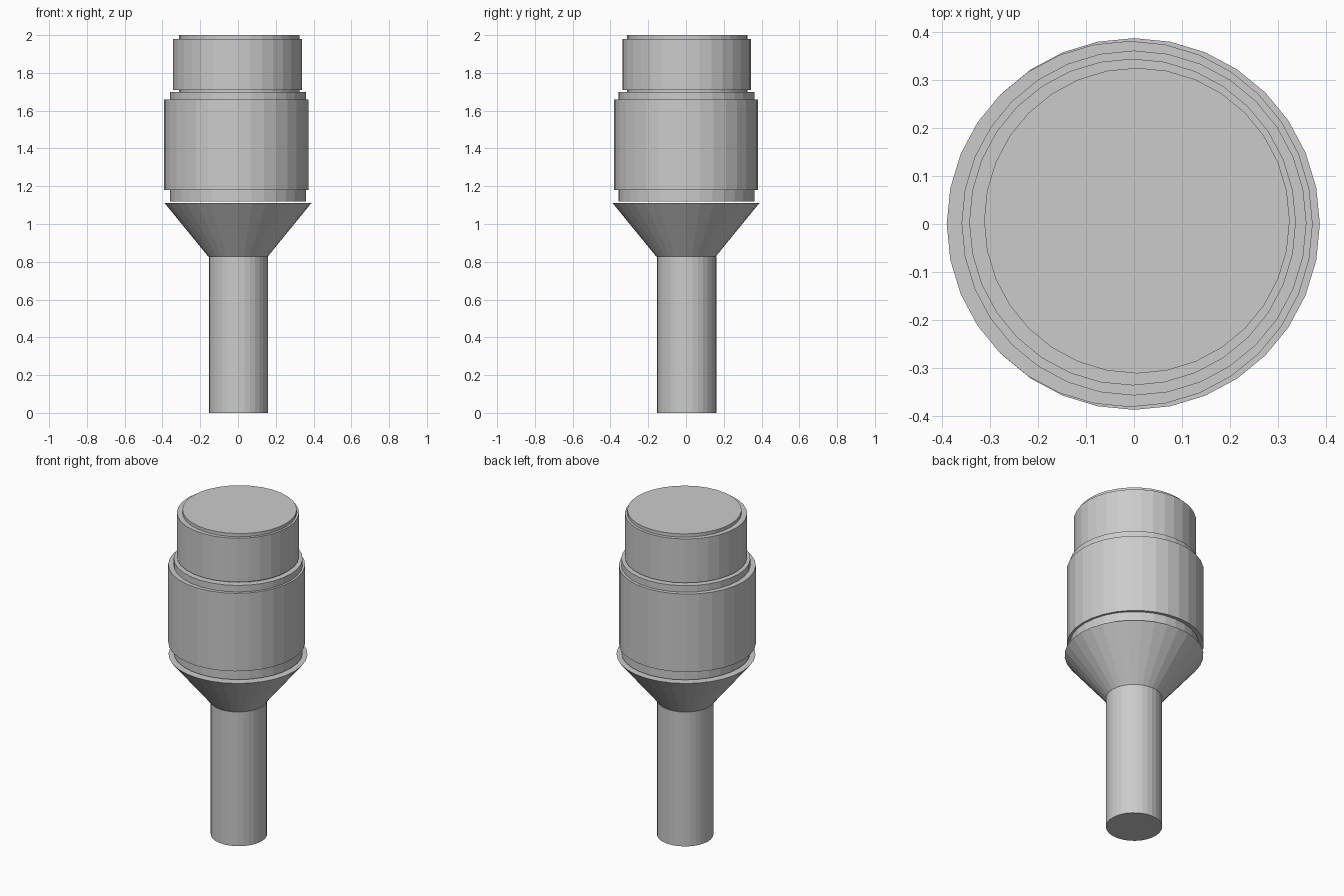
import bpy

if "Cube" in bpy.data.objects:
    bpy.data.objects.remove(bpy.data.objects["Cube"])

SIDES = 32


def frustum(name, z0, z1, r0, r1=None, x=0.0, y=0.0):
    """Closed, flat-faced cylinder or cone between two heights."""
    bpy.ops.mesh.primitive_cone_add(
        vertices=SIDES, radius1=r0, radius2=r0 if r1 is None else r1,
        depth=z1 - z0, location=(x, y, (z0 + z1) / 2))
    bpy.context.object.name = name


# Handle and flared collar
frustum("stem", 0.0, 0.827, 0.157, x=0.003, y=0.004)
frustum("flared_collar", 0.827, 1.11, 0.157, 0.388)

# Lower barrel: inner core showing as a ring above and below its sleeve
frustum("barrel_core", 1.12, 1.70, 0.36, y=0.002)
frustum("barrel_sleeve", 1.18, 1.66, 0.382, x=-0.009)

# Upper barrel: inner core showing as neck and cap around its sleeve
frustum("head_core", 1.70, 2.0, 0.319, x=0.006, y=0.007)
frustum("head_sleeve", 1.71, 1.98, 0.341, x=-0.003, y=0.004)
